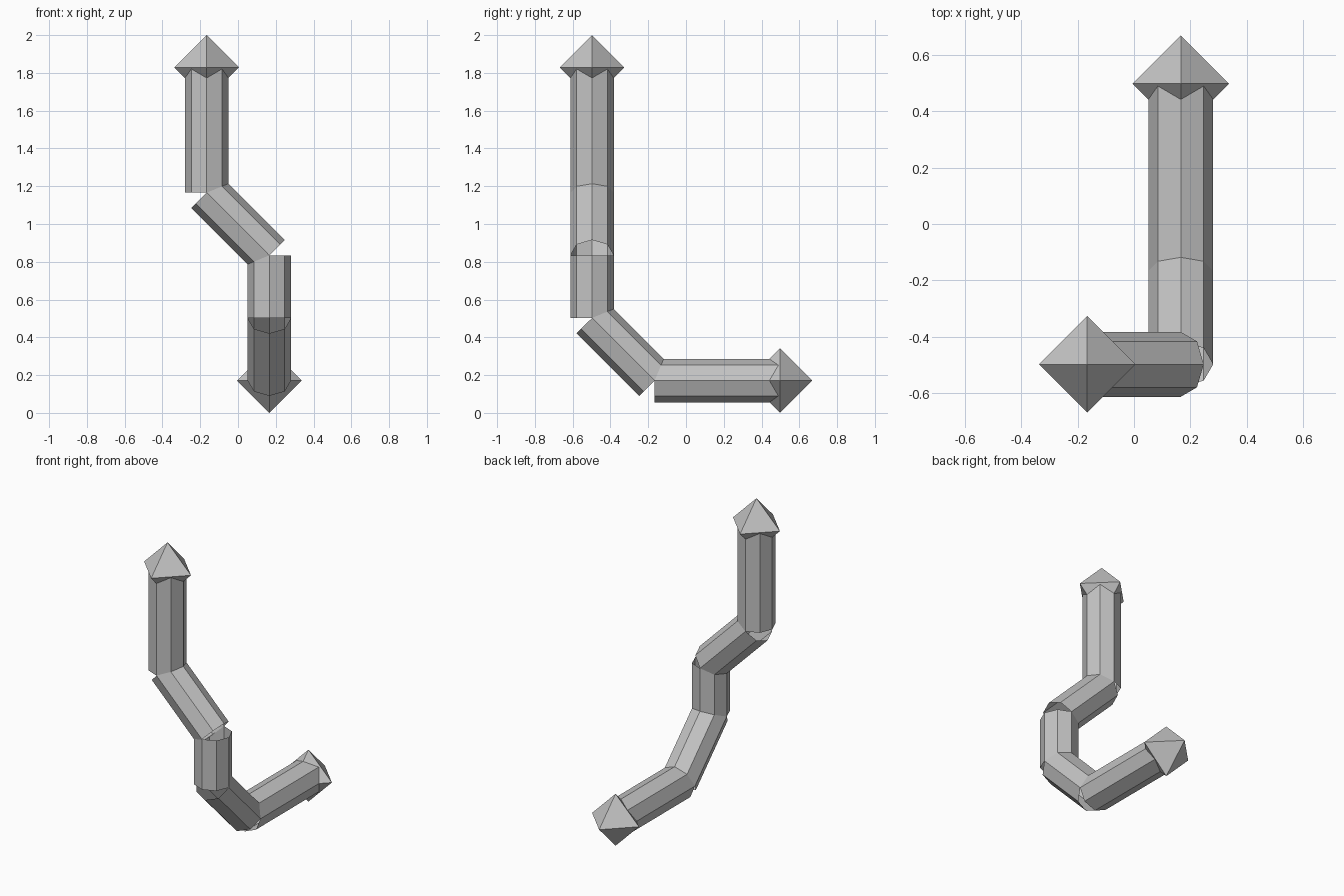
import bpy
import bmesh
from mathutils import Vector, Matrix

cube = bpy.data.objects.get("Cube")
if cube:
    bpy.data.objects.remove(cube, do_unlink=True)

STEP = 0.3316        # spacing of the bends
PIPE_RADIUS = 0.115
TIP_RADIUS = 0.171

grey = bpy.data.materials.new("plain_grey")
grey.use_nodes = True
colour = (0.55, 0.55, 0.55, 1.0)
grey.diffuse_color = colour
grey.node_tree.nodes["Principled BSDF"].inputs["Base Color"].default_value = colour


def add_object(name, bm):
    mesh = bpy.data.meshes.new(name)
    bm.to_mesh(mesh)
    bm.free()
    mesh.materials.append(grey)
    obj = bpy.data.objects.new(name, mesh)
    bpy.context.collection.objects.link(obj)


def add_pipe(name, start, end):
    """Open eight-sided tube with square ends."""
    axis = end - start
    turn = Vector((0, 0, 1)).rotation_difference(axis).to_matrix().to_4x4()
    bm = bmesh.new()
    bmesh.ops.create_cone(bm, cap_ends=False, segments=8, radius1=PIPE_RADIUS,
                          radius2=PIPE_RADIUS, depth=axis.length,
                          matrix=Matrix.Translation((start + end) / 2) @ turn)
    add_object(name, bm)


def add_tip(name, centre):
    """Octahedron with its corners on the main axes."""
    bm = bmesh.new()
    ring = [bm.verts.new(centre + Vector(d) * TIP_RADIUS)
            for d in ((1, 0, 0), (0, 1, 0), (-1, 0, 0), (0, -1, 0))]
    for side in (1, -1):
        apex = bm.verts.new(centre + Vector((0, 0, side * TIP_RADIUS)))
        for i in range(4):
            bm.faces.new((ring[i], ring[(i + 1) % 4], apex))
    bmesh.ops.recalc_face_normals(bm, faces=bm.faces)
    add_object(name, bm)


# Path through the bends, from the low back end up to the top
points = [Vector(p) * STEP + Vector((0, 0, TIP_RADIUS)) for p in (
    (0.5, 1.5, 0), (0.5, -0.5, 0), (0.5, -1.5, 1),
    (0.5, -1.5, 2), (-0.5, -1.5, 3), (-0.5, -1.5, 5))]
names = ("back_pipe", "lower_slanted_pipe", "middle_pipe",
         "upper_slanted_pipe", "top_pipe")

for name, start, end in zip(names, points, points[1:]):
    add_pipe(name, start, end)

# Pointed ends
add_tip("back_tip", points[0])
add_tip("top_tip", points[-1])
